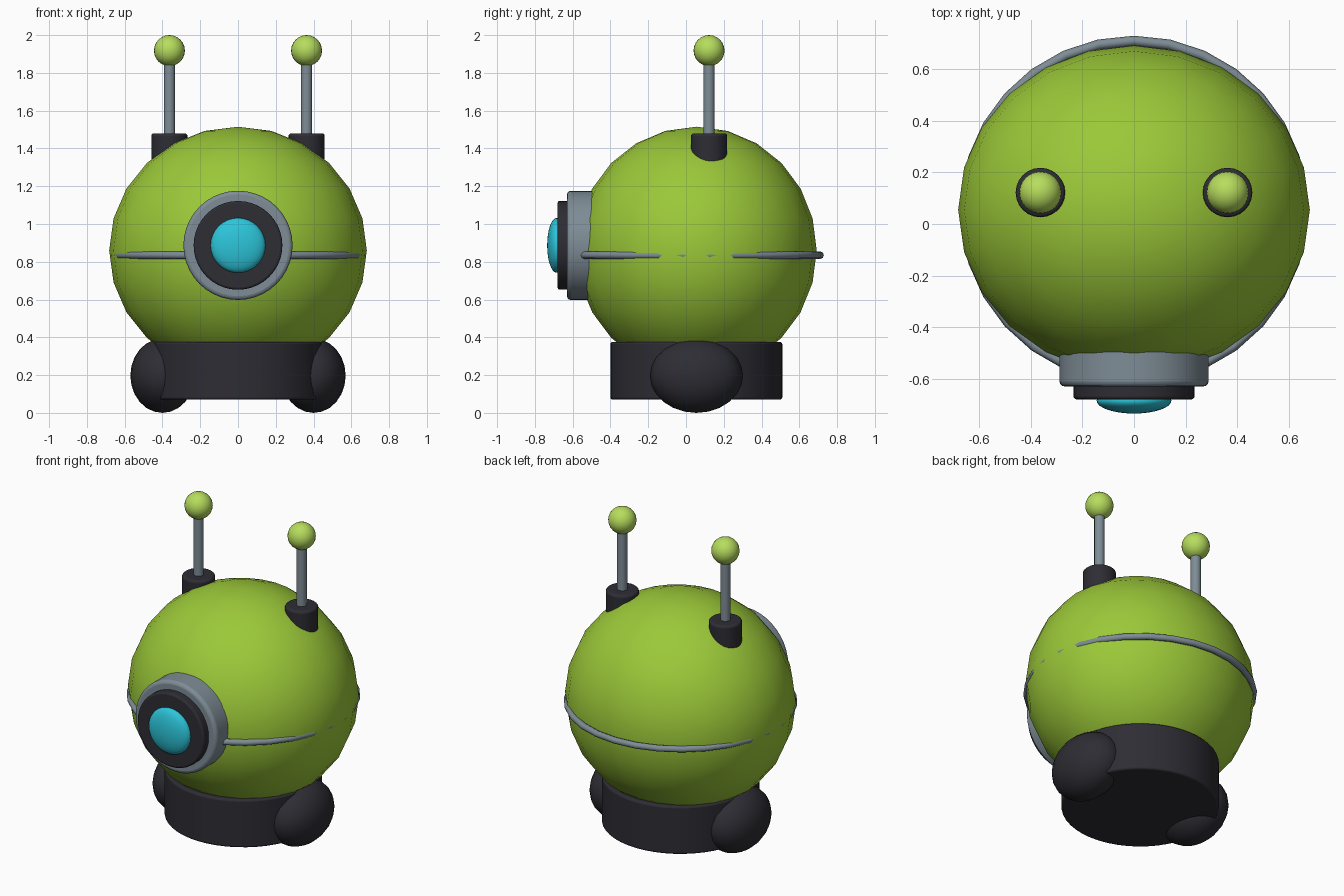
import bpy, math

old = bpy.data.objects.get("Cube")
if old:
    bpy.data.objects.remove(old, do_unlink=True)


def material(name, rgb):
    m = bpy.data.materials.new(name)
    m.use_nodes = True
    colour = (*rgb, 1.0)
    m.diffuse_color = colour
    m.node_tree.nodes["Principled BSDF"].inputs["Base Color"].default_value = colour
    return m


GREEN = material("body green", (0.33, 0.58, 0.04))
LIME = material("bulb lime", (0.47, 0.72, 0.11))
DARK = material("dark charcoal", (0.026, 0.026, 0.034))
GREY = material("metal grey", (0.21, 0.265, 0.305))
CYAN = material("lens cyan", (0.025, 0.56, 0.70))

CENTRE_Y = 0.055


def finish(name, mat):
    ob = bpy.context.object
    ob.name = ob.data.name = name
    ob.data.materials.append(mat)
    bpy.ops.object.transform_apply(location=False, rotation=True, scale=True)
    return ob


def ellipsoid(name, mat, loc, radii, segments=24, rings=12, rot=(0, 0, 0)):
    bpy.ops.mesh.primitive_uv_sphere_add(segments=segments, ring_count=rings, radius=1,
                                         location=loc, rotation=rot)
    bpy.context.object.scale = radii
    ob = finish(name, mat)
    bpy.ops.object.shade_smooth()
    return ob


def drum(name, mat, x, y, z, radius, depth, bevel=0.0, sides=32, facing_front=False):
    rot = (math.pi / 2, 0, 0) if facing_front else (0, 0, 0)
    bpy.ops.mesh.primitive_cylinder_add(vertices=sides, radius=radius, depth=depth,
                                        location=(x, y, z), rotation=rot)
    ob = finish(name, mat)
    if bevel:
        mod = ob.modifiers.new("soft rim", "BEVEL")
        mod.width = bevel
        mod.segments = 3
        mod.limit_method = "ANGLE"
        mod.angle_limit = math.radians(40)
    bpy.ops.object.shade_smooth_by_angle(angle=math.radians(40))
    return ob


# Round body and the band around its middle
ellipsoid("body", GREEN, (0, CENTRE_Y, 0.86), (0.682, 0.637, 0.655))
bpy.ops.mesh.primitive_torus_add(major_radius=0.655, minor_radius=0.02, major_segments=30,
                                 minor_segments=8, location=(0, CENTRE_Y, 0.835),
                                 rotation=(0, 0, math.pi / 2))
finish("waist_band", GREY)
bpy.ops.object.shade_smooth()

# Base drum and side feet
drum("base", DARK, 0, CENTRE_Y, 0.223, 0.455, 0.305, 0.012, 48)
for side, label in ((1, "left"), (-1, "right")):
    ellipsoid(f"{label}_foot", DARK, (side * 0.4, CENTRE_Y, 0.197), (0.17, 0.245, 0.197))

# Eye: housing, dark rim, domed lens
EYE_Z = 0.887
drum("eye_housing", GREY, 0, -0.53, EYE_Z, 0.289, 0.2, 0.02, 40, True)
drum("eye_rim", DARK, 0, -0.635, EYE_Z, 0.235, 0.09, 0.012, 40, True)
ellipsoid("eye_lens", CYAN, (0, -0.685, EYE_Z), (0.145, 0.145, 0.05), 32, 16,
          (math.pi / 2, 0, 0))

# Antennae: socket, rod, bulb
for side, label in ((1, "left"), (-1, "right")):
    x, y = side * 0.363, 0.122
    drum(f"{label}_antenna_socket", DARK, x, y, 1.385, 0.096, 0.19, 0.015, 24)
    drum(f"{label}_antenna_rod", GREY, x, y, 1.65, 0.03, 0.44, 0, 16)
    ellipsoid(f"{label}_antenna_bulb", LIME, (x, y, 1.918), (0.082,) * 3)
